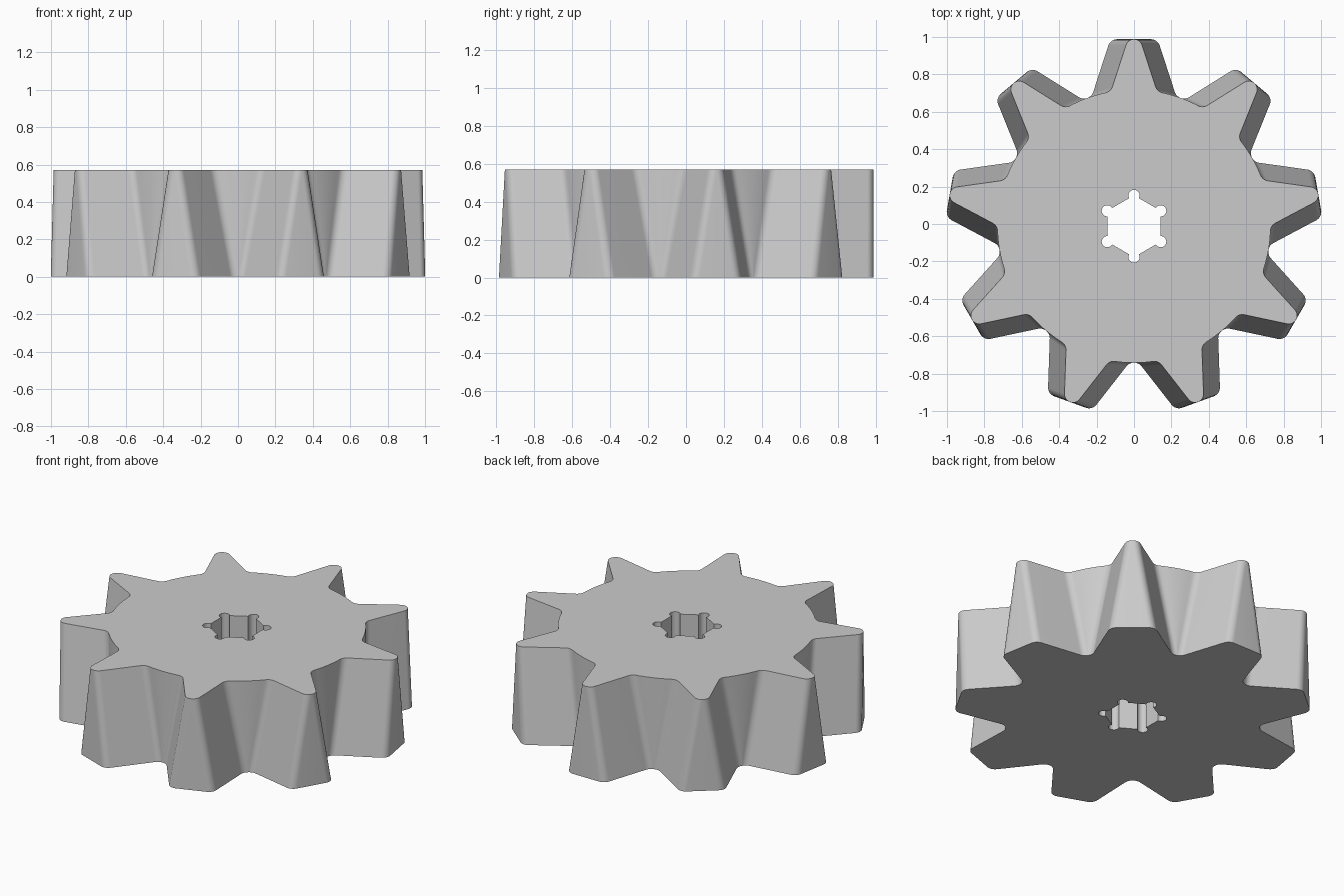
import bpy, bmesh
from math import sin, cos, acos, hypot, atan2, radians, pi

if "Cube" in bpy.data.objects:
    bpy.data.objects.remove(bpy.data.objects["Cube"])

TEETH, HEIGHT, CENTRE_Y = 9, 0.57, -0.012
ROOT, FILLET, SLOPE = 0.73, 0.05, radians(18)
HALF_PITCH = pi / TEETH


def arc(cx, cy, r, start, end, steps):
    return [(cx + r * cos(start + (end - start) * i / steps),
             cy + r * sin(start + (end - start) * i / steps)) for i in range(steps + 1)]


def gear_ring(tip_x, tip_y, tip_r):
    """Outline of the gear; each tooth is a mirrored half: tip round, flank, root fillet, root arc."""
    reach = tip_x * cos(SLOPE) + tip_y * sin(SLOPE) + tip_r + FILLET
    centre = ROOT + FILLET
    valley = pi / 2 - HALF_PITCH
    a = max(SLOPE + acos(reach / centre), valley)
    half = arc(tip_x, tip_y, tip_r, pi / 2, SLOPE, 8)
    half += arc(centre * cos(a), centre * sin(a), FILLET, SLOPE + pi, a + pi, 8)
    half += arc(0, 0, ROOT, a, valley, 5)[1:]
    tooth = half[::-1] + [(-x, y) for x, y in half]
    ring = []
    for k in range(TEETH):
        t = 2 * HALF_PITCH * k
        ring += [(x * cos(t) - y * sin(t), x * sin(t) + y * cos(t)) for x, y in tooth]
    return ring


def bore_ring():
    """Hexagonal bore with a round relief at each corner."""
    ring = []
    for k in range(6):
        a = pi / 2 + k * pi / 3
        ring += arc(0.165 * cos(a), 0.165 * sin(a), 0.03,
                    a - radians(120), a + radians(120), 14)
    return ring


def wall(bm, lower, upper):
    """Quad wall between two outlines of equal length."""
    lo = [bm.verts.new((x, y + CENTRE_Y, 0)) for x, y in lower]
    up = [bm.verts.new((x, y + CENTRE_Y, HEIGHT)) for x, y in upper]
    n = len(lo)
    for i in range(n):
        j = (i + 1) % n
        bm.faces.new((lo[i], lo[j], up[j], up[i]))


bm = bmesh.new()
# Tapered teeth: broad tips below, narrow rounded tips above
wall(bm, gear_ring(0.09, 0.95, 0.05), gear_ring(0.0, 0.955, 0.045))
# Straight bore
wall(bm, bore_ring(), bore_ring())
bmesh.ops.remove_doubles(bm, verts=bm.verts, dist=0.0002)
# Flat end faces around the bore
for z in (0, HEIGHT):
    rim = [e for e in bm.edges if e.is_boundary and all(abs(v.co.z - z) < 0.001 for v in e.verts)]
    bmesh.ops.triangle_fill(bm, edges=rim, use_beauty=True, normal=(0, 0, 1 if z else -1))
bmesh.ops.recalc_face_normals(bm, faces=bm.faces)

mesh = bpy.data.meshes.new("gear")
bm.to_mesh(mesh)
bm.free()
gear = bpy.data.objects.new("gear", mesh)
bpy.context.collection.objects.link(gear)

grey = bpy.data.materials.new("plain grey")
grey.use_nodes = True
colour = (0.6, 0.6, 0.6, 1)
grey.diffuse_color = colour
grey.node_tree.nodes["Principled BSDF"].inputs["Base Color"].default_value = colour
mesh.materials.append(grey)

bpy.ops.object.select_all(action='DESELECT')
gear.select_set(True)
bpy.context.view_layer.objects.active = gear
bpy.ops.object.shade_smooth_by_angle(angle=radians(30))
